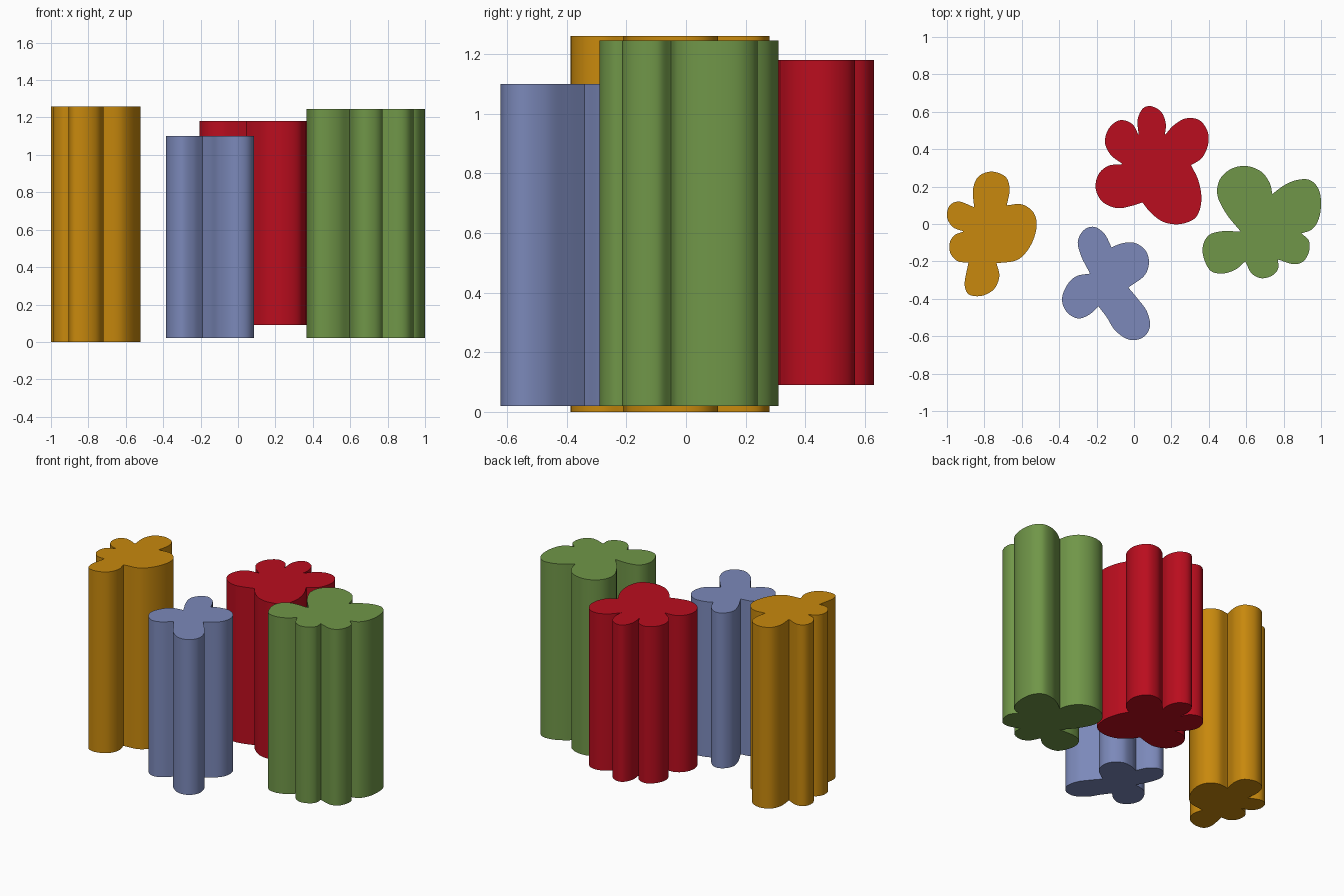
import bpy, bmesh
from mathutils import Vector

if "Cube" in bpy.data.objects:
    bpy.data.objects.remove(bpy.data.objects["Cube"])


def smooth_lobe(pts, steps=8):
    """Centripetal spline through one lobe, sharp at both end notches."""
    p = [Vector(q) for q in pts]
    p = [2 * p[0] - p[1]] + p + [2 * p[-1] - p[-2]]
    out = []
    for a, b, c, d in zip(p, p[1:], p[2:], p[3:]):
        t1 = (b - a).length ** 0.5
        t2 = t1 + (c - b).length ** 0.5
        t3 = t2 + (d - c).length ** 0.5
        for i in range(steps):
            t = t1 + (t2 - t1) * i / steps
            a1 = a.lerp(b, t / t1)
            a2 = b.lerp(c, (t - t1) / (t2 - t1))
            a3 = c.lerp(d, (t - t2) / (t3 - t2))
            b1 = a1.lerp(a2, t / t2)
            b2 = a2.lerp(a3, (t - t1) / (t3 - t1))
            out.append(b1.lerp(b2, (t - t1) / (t2 - t1)))
    return out


def lobed_column(name, color, z0, z1, lobes):
    """Extrude a ring of lobes; every lobe starts at its notch, clockwise or not."""
    outline = []
    for lobe, following in zip(lobes, lobes[1:] + lobes[:1]):
        outline += smooth_lobe(lobe + following[:1])
    bm = bmesh.new()
    face = bm.faces.new([bm.verts.new((v.x, v.y, z0)) for v in outline])
    top = bmesh.ops.extrude_face_region(bm, geom=[face], use_keep_orig=True)["geom"]
    bmesh.ops.translate(bm, vec=(0, 0, z1 - z0),
                        verts=[g for g in top if isinstance(g, bmesh.types.BMVert)])
    bmesh.ops.recalc_face_normals(bm, faces=bm.faces)
    mesh = bpy.data.meshes.new(name)
    bm.to_mesh(mesh)
    bm.free()
    obj = bpy.data.objects.new(name, mesh)
    bpy.context.collection.objects.link(obj)
    mat = bpy.data.materials.new(name + "_paint")
    mat.diffuse_color = (*color, 1)
    mat.use_nodes = True
    mat.node_tree.nodes["Principled BSDF"].inputs["Base Color"].default_value = mat.diffuse_color
    mesh.materials.append(mat)
    bpy.ops.object.select_all(action="DESELECT")
    obj.select_set(True)
    bpy.context.view_layer.objects.active = obj
    bpy.ops.object.shade_smooth_by_angle(angle=0.6)


# Tall left column, five lobes
lobed_column("orange_column", (0.58, 0.25, 0.004), 0.0, 1.26, [
    [(-.855, .09), (-.86, .19), (-.83, .255), (-.76, .28), (-.685, .25), (-.665, .19)],
    [(-.68, .10), (-.60, .105), (-.54, .065), (-.52, 0), (-.55, -.11), (-.62, -.19)],
    [(-.735, -.21), (-.72, -.28), (-.75, -.35), (-.82, -.385), (-.885, -.375), (-.905, -.33)],
    [(-.885, -.205), (-.94, -.20), (-.98, -.16), (-.985, -.10), (-.96, -.06)],
    [(-.91, -.04), (-.97, -.015), (-1.0, .04), (-.985, .10), (-.94, .12)],
])

# Back column, five lobes
lobed_column("red_column", (0.49, 0.004, 0.013), 0.09, 1.18, [
    [(.025, .475), (.02, .56), (.05, .62), (.09, .63), (.145, .60), (.17, .535)],
    [(.165, .475), (.215, .53), (.28, .565), (.35, .555), (.395, .49), (.395, .42), (.36, .35)],
    [(.305, .315), (.345, .23), (.36, .12), (.33, .035), (.25, 0), (.16, .01), (.09, .06)],
    [(.045, .115), (-.02, .095), (-.09, .085), (-.17, .12), (-.205, .19), (-.19, .265), (-.14, .31)],
    [(-.06, .32), (-.125, .37), (-.155, .435), (-.135, .51), (-.075, .555), (-.01, .535)],
])

# Right column, five lobes
lobed_column("green_column", (0.162, 0.305, 0.065), 0.02, 1.245, [
    [(.57, -.04), (.49, .06), (.445, .16), (.46, .24), (.52, .295), (.60, .31), (.68, .28), (.725, .22)],
    [(.74, .16), (.80, .205), (.87, .235), (.94, .235), (.985, .19), (1.0, .11), (.985, .02), (.95, -.03)],
    [(.895, -.05), (.935, -.09), (.935, -.15), (.905, -.20), (.86, -.215)],
    [(.77, -.19), (.77, -.24), (.74, -.275), (.68, -.29), (.63, -.265)],
    [(.595, -.20), (.54, -.245), (.47, -.265), (.41, -.25), (.37, -.17), (.37, -.11), (.40, -.06), (.46, -.04)],
])

# Front column, four lobes
lobed_column("blue_column", (0.2, 0.25, 0.49), 0.02, 1.10, [
    [(-.235, -.265), (-.285, -.165), (-.30, -.09), (-.265, -.03), (-.215, -.015), (-.16, -.05)],
    [(-.12, -.125), (-.07, -.105), (0, -.10), (.06, -.14), (.08, -.20), (.06, -.27)],
    [(-.03, -.34), (.02, -.40), (.07, -.47), (.085, -.55), (.05, -.605), (-.02, -.62), (-.10, -.57), (-.145, -.50)],
    [(-.19, -.44), (-.24, -.485), (-.30, -.505), (-.36, -.47), (-.385, -.405), (-.36, -.33), (-.31, -.28)],
])
